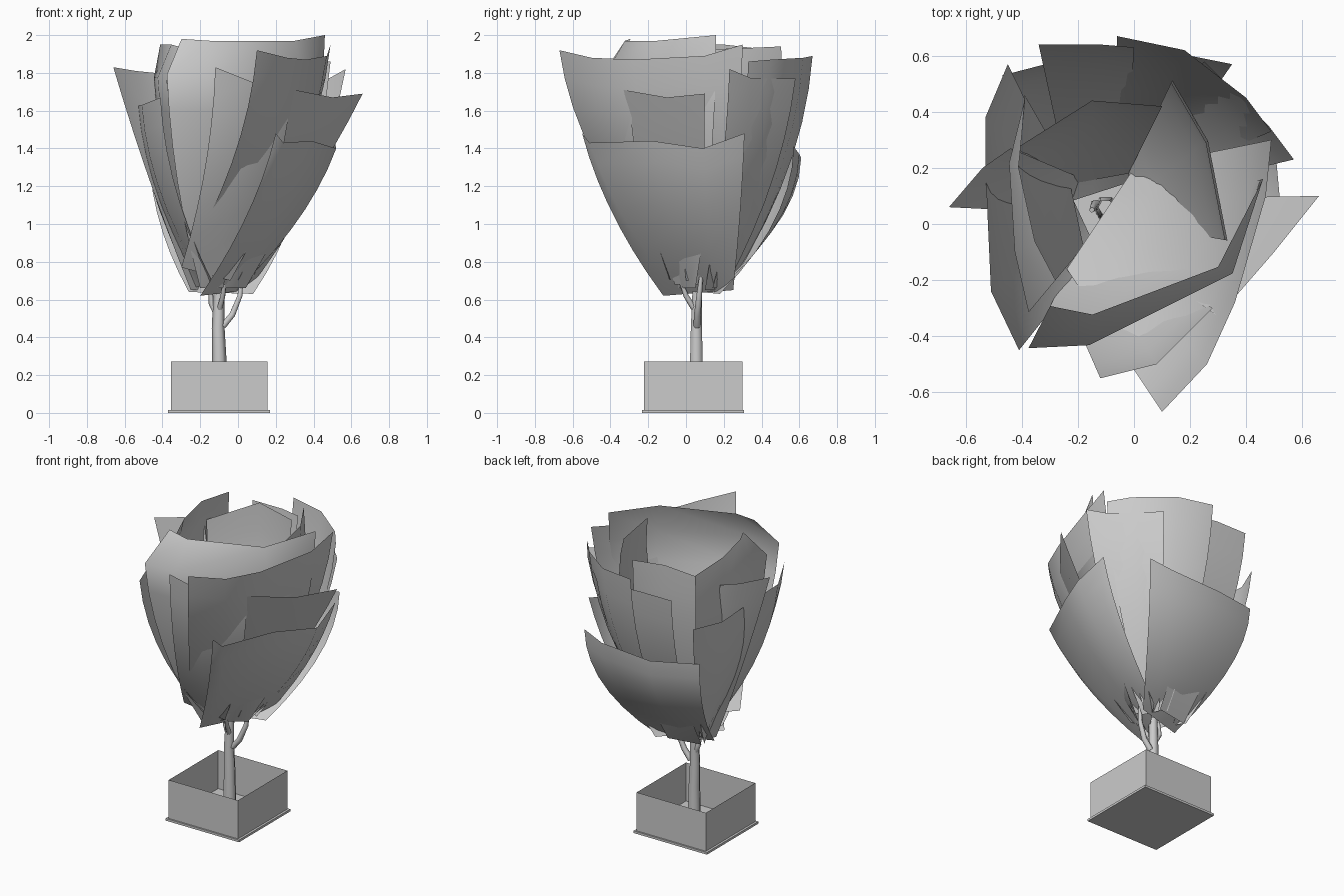
import bpy, bmesh
from mathutils import Vector

if "Cube" in bpy.data.objects:
    bpy.data.objects.remove(bpy.data.objects["Cube"])

grey = bpy.data.materials.new("plain_grey")
grey.use_nodes = True
grey.diffuse_color = (0.6, 0.6, 0.6, 1)
grey.node_tree.nodes["Principled BSDF"].inputs["Base Color"].default_value = (0.6, 0.6, 0.6, 1)


def add_object(name, bm, smooth=None):
    mesh = bpy.data.meshes.new(name)
    bm.to_mesh(mesh)
    bm.free()
    mesh.materials.append(grey)
    obj = bpy.data.objects.new(name, mesh)
    bpy.context.collection.objects.link(obj)
    if smooth:
        bpy.ops.object.select_all(action="DESELECT")
        obj.select_set(True)
        bpy.context.view_layer.objects.active = obj
        bpy.ops.object.shade_smooth_by_angle(angle=smooth)


def box(name, size, center, hollow=False):
    bm = bmesh.new()
    bmesh.ops.create_cube(bm, size=1)
    if hollow:
        caps = [f for f in bm.faces if abs(f.normal.z) > 0.5]
        bmesh.ops.delete(bm, geom=caps, context="FACES_ONLY")
    for v in bm.verts:
        v.co = Vector(a * b for a, b in zip(v.co, size)) + Vector(center)
    add_object(name, bm)


def tube(name, path, radii):
    curve = bpy.data.curves.new(name, "CURVE")
    curve.dimensions = "3D"
    curve.bevel_depth = 1
    curve.bevel_resolution = 1
    curve.use_fill_caps = True
    spline = curve.splines.new("POLY")
    spline.points.add(len(path) - 1)
    for point, co, radius in zip(spline.points, path, radii):
        point.co = (*co, 1)
        point.radius = radius
    spline.use_smooth = True
    curve.materials.append(grey)
    obj = bpy.data.objects.new(name, curve)
    bpy.context.collection.objects.link(obj)
    bpy.ops.object.select_all(action="DESELECT")
    obj.select_set(True)
    bpy.context.view_layer.objects.active = obj
    bpy.ops.object.convert(target="MESH")


# Planter: open thin-walled box on a slightly wider plate
box("planter_plate", (0.54, 0.54, 0.015), (-0.1, 0.038, 0.0075))
box("planter_walls", (0.51, 0.52, 0.258), (-0.1, 0.038, 0.142), hollow=True)

# Trunk and branches
tube("trunk", [(-0.1, 0.055, 0), (-0.1, 0.055, 0.3), (-0.105, 0.055, 0.45), (-0.1, 0.06, 0.68)],
     [0.045, 0.038, 0.034, 0.028])
tube("branch_left", [(-0.08, 0.06, 0.46), (-0.03, 0.06, 0.52), (0.01, 0.07, 0.62), (0.02, 0.08, 0.72)],
     [0.02, 0.018, 0.015, 0.01])
tube("branch_right", [(-0.11, 0.06, 0.52), (-0.14, 0.07, 0.58), (-0.15, 0.05, 0.68)],
     [0.018, 0.016, 0.01])
tube("branch_front", [(-0.1, 0.05, 0.54), (-0.08, 0.0, 0.62), (-0.07, -0.03, 0.7)],
     [0.016, 0.014, 0.01])


# Foliage: each sheet sweeps from a short base edge, bulging, to its ragged rim;
# lean pulls the two ends of the rim inward
def petal(name, start, end, rim, bulge, lean=(1, 1), steps=7):
    bm = bmesh.new()
    start, end = Vector(start), Vector(end)
    rows = []
    for step in range(steps + 1):
        h = step / steps
        row = []
        for i, tip in enumerate(rim):
            across = i / (len(rim) - 1)
            reach = h + 4 * bulge * h * (1 - h)
            if step == steps:
                reach = lean[0] + (lean[1] - lean[0]) * across
            base = start.lerp(end, across)
            co = base.lerp(Vector(tip), reach)
            co.z = base.z + (tip[2] - base.z) * h
            row.append(bm.verts.new(co))
        rows.append(row)
    for low, high in zip(rows, rows[1:]):
        for i in range(len(rim) - 1):
            bm.faces.new((low[i], low[i + 1], high[i + 1], high[i]))
    add_object(name, bm, smooth=0.9)


petal("low_front_petal", (-0.2, -0.12, 0.62), (0.05, 0.25, 0.65),
      [(0.2, -0.55, 1.48), (0.24, -0.51, 1.43), (0.39, -0.18, 1.44),
       (0.52, 0.09, 1.4), (0.5, 0.31, 1.48)], 0.12)
petal("low_back_petal", (0.08, 0.18, 0.63), (-0.26, 0.07, 0.64),
      [(0.35, 0.57, 1.41), (0.2, 0.6, 1.37), (-0.16, 0.61, 1.35), (-0.47, 0.53, 1.38)], 0.24)
petal("left_petal", (-0.08, -0.06, 0.68), (0.0, 0.09, 0.68),
      [(0.3, -0.33, 1.71), (0.5, -0.1, 1.67), (0.66, 0.1, 1.69)], 0.06)
petal("tall_left_petal", (-0.24, -0.16, 0.87), (0.0, 0.2, 0.72),
      [(0.1, -0.67, 1.92), (0.26, -0.5, 1.88), (0.36, -0.28, 1.87),
       (0.47, 0.1, 1.89), (0.49, 0.3, 1.95)], 0.18)
petal("front_petal", (-0.3, -0.14, 0.77), (-0.04, -0.08, 0.7),
      [(-0.12, -0.55, 1.83), (0.08, -0.5, 1.75), (0.28, -0.3, 1.7)], 0.2)
petal("right_petal", (-0.26, 0.18, 0.66), (-0.13, -0.1, 0.68),
      [(-0.45, 0.57, 1.62), (-0.53, 0.38, 1.62), (-0.53, 0.2, 1.63),
       (-0.51, -0.24, 1.63), (-0.41, -0.45, 1.67)], 0.2)
petal("right_tip_petal", (-0.18, 0.16, 0.65), (-0.25, 0.04, 0.65),
      [(-0.44, 0.27, 1.8), (-0.54, 0.2, 1.81), (-0.66, 0.06, 1.83)], 0.04)
petal("inner_right_petal", (-0.24, 0.2, 0.7), (-0.18, -0.08, 0.75),
      [(-0.39, 0.46, 1.92), (-0.45, 0.22, 1.95), (-0.43, -0.1, 1.95), (-0.38, -0.32, 1.93)],
      0.25, lean=(1, 0.5))
petal("tall_back_petal", (0.04, 0.14, 0.66), (-0.08, 0.22, 0.66),
      [(0.49, 0.33, 1.86), (0.4, 0.45, 1.87), (0.18, 0.62, 1.88), (-0.06, 0.67, 1.89)], 0.2)
petal("back_left_petal", (0.02, 0.1, 0.65), (-0.03, 0.2, 0.65),
      [(0.57, 0.23, 1.82), (0.48, 0.35, 1.77), (0.25, 0.58, 1.77)], 0.16)
petal("back_right_petal", (-0.02, 0.22, 0.65), (-0.24, 0.18, 0.65),
      [(0.0, 0.63, 1.8), (-0.12, 0.64, 1.81), (-0.34, 0.64, 1.81)], 0.2)
petal("inner_front_petal", (-0.2, -0.1, 0.66), (0.04, 0.05, 0.66),
      [(-0.38, -0.45, 1.98), (-0.16, -0.44, 1.97), (0.36, -0.18, 1.97), (0.46, 0.16, 2.0)],
      0.25, lean=(0.55, 1))
petal("inner_left_petal", (0.0, 0.0, 0.7), (-0.02, 0.18, 0.7),
      [(0.34, -0.06, 1.92), (0.27, 0.3, 1.93), (0.14, 0.52, 1.94)], 0.25, lean=(0.95, 0.95))
petal("inner_back_petal", (-0.02, 0.18, 0.68), (-0.24, 0.14, 0.68),
      [(0.1, 0.42, 1.88), (-0.15, 0.44, 1.92), (-0.42, 0.27, 1.8)], 0.25)
